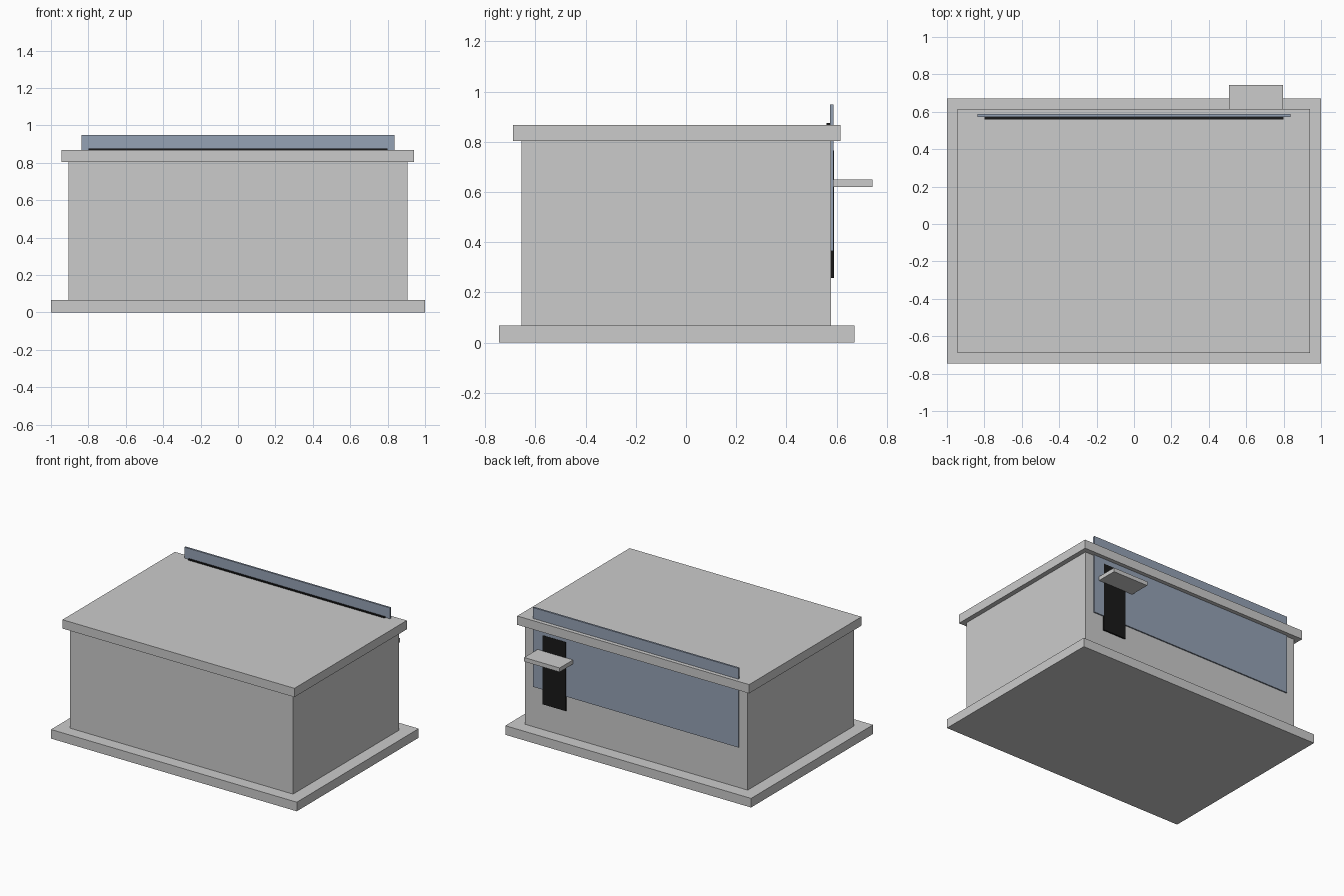
import bpy, bmesh
from mathutils import Vector

if "Cube" in bpy.data.objects:
    bpy.data.objects.remove(bpy.data.objects["Cube"])


def material(name, color):
    m = bpy.data.materials.new(name)
    m.diffuse_color = color
    m.use_nodes = True
    m.node_tree.nodes["Principled BSDF"].inputs["Base Color"].default_value = m.diffuse_color
    return m


def box(name, x, y, z, mat=None):
    """Axis-aligned box from (min, max) ranges."""
    bm = bmesh.new()
    bmesh.ops.create_cube(bm, size=1)
    lo, hi = Vector((x[0], y[0], z[0])), Vector((x[1], y[1], z[1]))
    for v in bm.verts:
        v.co = (lo + hi) / 2 + v.co * (hi - lo)
    mesh = bpy.data.meshes.new(name)
    bm.to_mesh(mesh)
    bm.free()
    if mat:
        mesh.materials.append(mat)
    obj = bpy.data.objects.new(name, mesh)
    bpy.context.collection.objects.link(obj)
    return obj


blue = material("blue_grey", (0.30, 0.36, 0.46, 1))
black = material("black", (0.01, 0.01, 0.01, 1))

# Building shell
box("base", (-1, 1), (-0.745, 0.672), (0, 0.067))
box("body", (-0.907, 0.907), (-0.655, 0.578), (0.067, 0.803))
box("roof", (-0.945, 0.942), (-0.69, 0.616), (0.803, 0.868))

# Rear panel rising through the roof, with a dark strip at its foot on the roof
box("rear_panel", (-0.838, 0.836), (0.573, 0.587), (0.365, 0.948), blue)
box("roof_strip", (-0.80, 0.80), (0.56, 0.573), (0.86, 0.875), black)

# Rear door and the canopy over it
box("door", (0.567, 0.754), (0.57, 0.589), (0.258, 0.765), black)
box("canopy", (0.508, 0.797), (0.587, 0.743), (0.62, 0.65))
